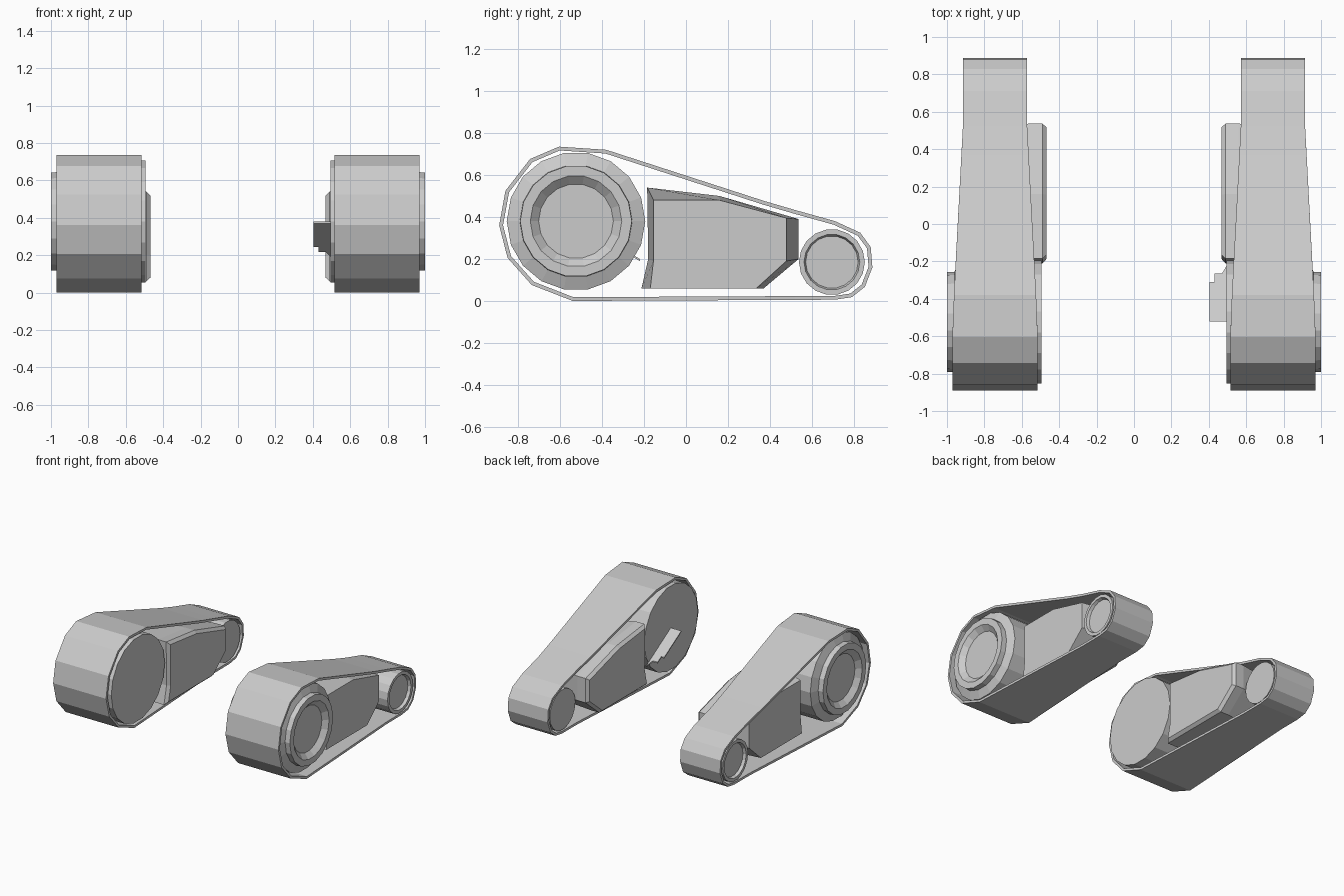
import bpy, bmesh, math
from mathutils import Vector

if "Cube" in bpy.data.objects:
    bpy.data.objects.remove(bpy.data.objects["Cube"])


def make_object(name, verts, faces):
    mesh = bpy.data.meshes.new(name)
    mesh.from_pydata(verts, [], faces)
    bm = bmesh.new()
    bm.from_mesh(mesh)
    bmesh.ops.recalc_face_normals(bm, faces=bm.faces)
    bm.to_mesh(mesh)
    bm.free()
    obj = bpy.data.objects.new(name, mesh)
    bpy.context.collection.objects.link(obj)
    return obj


def loft(name, loops, caps=True):
    """Join equal-length vertex loops; without caps the last joins the first."""
    n, m = len(loops[0]), len(loops)
    faces = []
    for k in range(m - 1 if caps else m):
        a, b = k * n, ((k + 1) % m) * n
        faces += [(a + i, a + (i + 1) % n, b + (i + 1) % n, b + i) for i in range(n)]
    if caps:
        faces += [tuple(range(n)), tuple(range((m - 1) * n, m * n))]
    return make_object(name, [v for loop in loops for v in loop], faces)


def wheel(name, side, cy, cz, profile, sides):
    """Turn an (x, radius) profile about an axle parallel to x."""
    ang = [2 * math.pi * (i + 0.5) / sides for i in range(sides)]
    return loft(name, [[(side * x, cy + r * math.sin(a), cz + r * math.cos(a)) for a in ang]
                       for x, r in profile])


def inset(points, d):
    """Offset a clockwise (y, z) outline inwards."""
    out = []
    for i, p in enumerate(points):
        p = Vector(p)
        e1 = (p - Vector(points[i - 1])).normalized()
        e2 = (Vector(points[(i + 1) % len(points)]) - p).normalized()
        n1, n2 = Vector((e1.y, -e1.x)), Vector((e2.y, -e2.x))
        out.append(tuple(p + (n1 + n2) * (d / (1 + n1.dot(n2)))))
    return out


# Outlines in (y, z), clockwise from the top
BELT = [(-0.605, 0.735), (-0.38, 0.72), (0.37, 0.477), (0.52, 0.433), (0.71, 0.38), (0.83, 0.325),
        (0.88, 0.257), (0.888, 0.16), (0.852, 0.067), (0.79, 0.018), (0.71, 0.006),
        (0.52, 0.005), (-0.54, 0.0), (-0.735, 0.076), (-0.85, 0.205), (-0.89, 0.36),
        (-0.86, 0.525), (-0.743, 0.676)]
BODY = [(-0.185, 0.54), (0.16, 0.50), (0.537, 0.39), (0.537, 0.20), (0.37, 0.06),
        (-0.212, 0.06), (-0.18, 0.20)]
BODY_OUT = [(-0.155, 0.48), (0.16, 0.48), (0.478, 0.395), (0.478, 0.19), (0.335, 0.06),
            (-0.17, 0.06), (-0.155, 0.19)]


def belt_loop(points, side, edge):
    # The belt narrows towards the back
    loop = []
    for (y, z), (ry, _) in zip(points, BELT):
        t = min(max((ry + 0.54) / 1.06, 0), 1)
        loop.append((side * (0.743 + edge * (0.228 - 0.056 * t)), y, z))
    return loop


for side, tag in ((1, "right"), (-1, "left")):
    # Track belt
    inner = inset(BELT, 0.018)
    loft(f"track_belt_{tag}", [belt_loop(BELT, side, -1), belt_loop(BELT, side, 1),
                               belt_loop(inner, side, 1), belt_loop(inner, side, -1)], caps=False)
    # Large front wheel with raised hub ring
    wheel(f"front_wheel_{tag}", side, -0.524, 0.38,
          [(0.495, 0.33), (0.935, 0.33), (0.96, 0.268), (1.0, 0.266), (1.0, 0.218), (0.965, 0.178)], 18)
    # Small rear wheel with recessed face
    wheel(f"rear_wheel_{tag}", side, 0.695, 0.185,
          [(0.577, 0.157), (0.912, 0.157), (0.912, 0.133), (0.89, 0.125)], 18)
    # Tapered body between the wheels, chamfered on its inner side
    sections = [(0.468, inset(BODY, 0.02)), (0.49, BODY), (0.56, BODY), (0.88, BODY_OUT)]
    loft(f"middle_body_{tag}", [[(side * x, y, z) for y, z in pts] for x, pts in sections])

# Stepped sloping bracket, on the right unit only
STEP = [(0.405, -0.52), (0.405, -0.31), (0.43, -0.31), (0.43, -0.265), (0.47, -0.265),
        (0.497, -0.22), (0.497, -0.52)]
loft("foot_bracket", [[(x, y, 0.38 - 0.6 * (y + 0.52) - d) for x, y in STEP] for d in (0, 0.01)])
